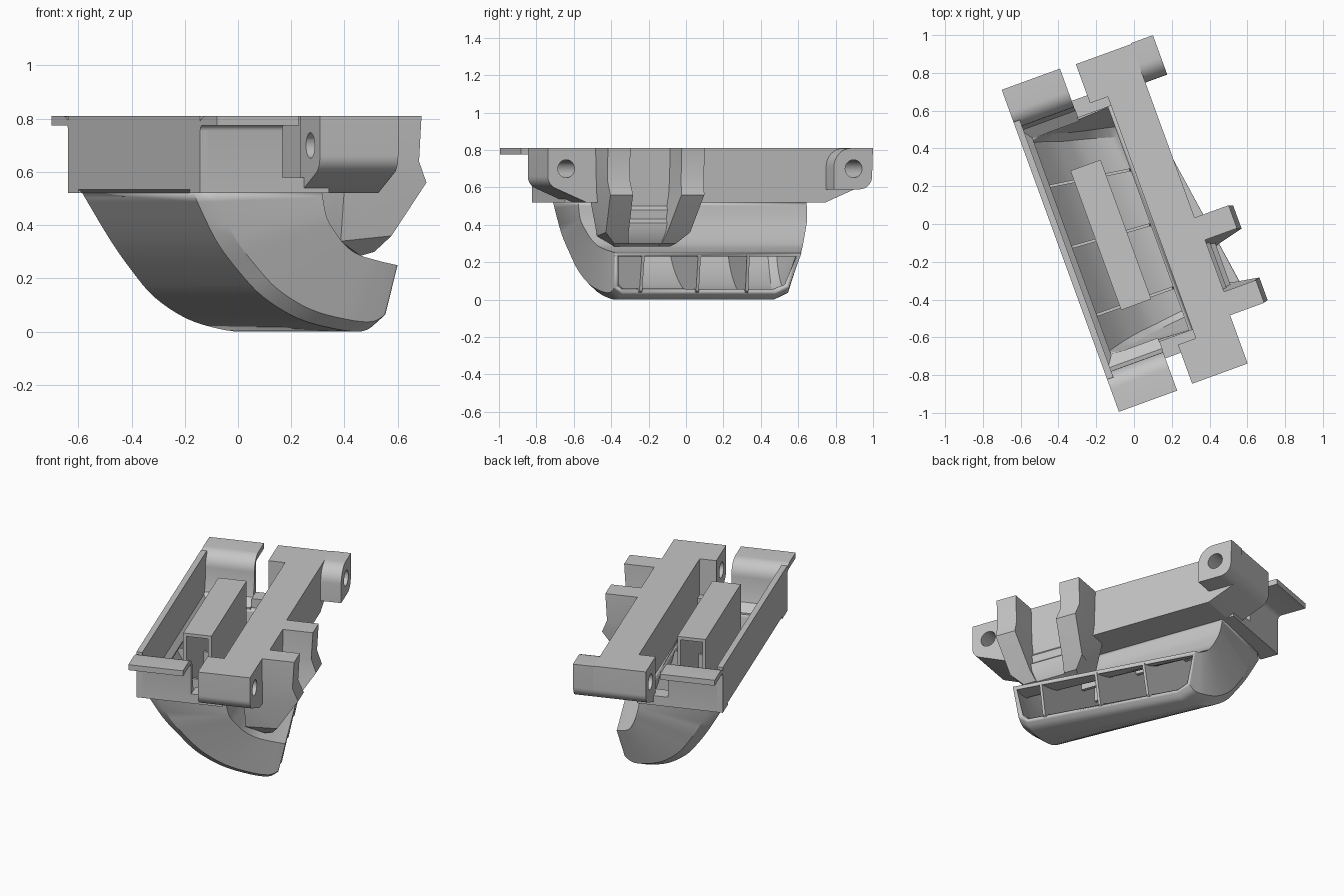
import bpy, bmesh, math
from mathutils import Matrix, Vector

old = bpy.data.objects.get("Cube")
if old:
    bpy.data.objects.remove(old, do_unlink=True)

TURN = Matrix.Rotation(math.radians(20), 4, 'Z')
grey = bpy.data.materials.new("plastic grey")
grey.use_nodes = True
colour = (0.56, 0.56, 0.56, 1)
grey.diffuse_color = colour
grey.node_tree.nodes["Principled BSDF"].inputs["Base Color"].default_value = colour


def shade(ob):
    bpy.ops.object.select_all(action='DESELECT')
    ob.select_set(True)
    bpy.context.view_layer.objects.active = ob
    bpy.ops.object.shade_smooth_by_angle(angle=math.radians(30))


def finish(name, bm):
    bmesh.ops.recalc_face_normals(bm, faces=bm.faces)
    bmesh.ops.transform(bm, matrix=TURN, verts=bm.verts)
    mesh = bpy.data.meshes.new(name)
    bm.to_mesh(mesh)
    bm.free()
    mesh.materials.append(grey)
    ob = bpy.data.objects.new(name, mesh)
    bpy.context.collection.objects.link(ob)
    shade(ob)
    return ob


def prism(name, pts, along, a, b):
    """Extrude a profile across the width ('u') or the length ('v');
    a and b are numbers or functions of the profile point."""
    bm = bmesh.new()
    rings = []
    for end in (a, b):
        ring = []
        for p, z in pts:
            e = end(p, z) if callable(end) else end
            ring.append(bm.verts.new((e, p, z) if along == 'u' else (p, e, z)))
        rings.append(ring)
        bm.faces.new(ring)
    n = len(pts)
    for i in range(n):
        j = (i + 1) % n
        bm.faces.new((rings[0][i], rings[0][j], rings[1][j], rings[1][i]))
    bm.normal_update()
    bmesh.ops.triangulate(bm, faces=[f for f in bm.faces if len(f.verts) > 4])
    return finish(name, bm)


def arc(cx, cz, r, start, end, steps=8):
    out = []
    for i in range(steps + 1):
        t = math.radians(start + (end - start) * i / steps)
        out.append((cx + r * math.cos(t), cz + r * math.sin(t)))
    return out


def rect(p0, p1, z0, z1):
    return [(p0, z0), (p1, z0), (p1, z1), (p0, z1)]


def flip(pts, s):
    return [(p * s, z) for p, z in pts]


def drill(ob, v, z, r):
    bm = bmesh.new()
    m = Matrix.Translation((0.2, v, z)) @ Matrix.Rotation(math.pi / 2, 4, 'Y')
    bmesh.ops.create_cone(bm, cap_ends=True, segments=24, radius1=r, radius2=r, depth=1, matrix=m)
    cutter = finish("hole_cutter", bm)
    cutter.hide_render = True
    mod = ob.modifiers.new("hole", 'BOOLEAN')
    mod.operation, mod.solver, mod.object = 'DIFFERENCE', 'EXACT', cutter
    bpy.context.view_layer.objects.active = ob
    bpy.ops.object.modifier_apply(modifier=mod.name)
    bpy.data.objects.remove(cutter, do_unlink=True)
    shade(ob)


TOP, BASE = 0.81, 0.52

# Upper frame: long side wall with a ledge, and solid mounting beam
prism("side_wall", [(-0.40, BASE), (-0.35, BASE), (-0.35, 0.53), (-0.38, 0.56), (-0.38, TOP),
                    (-0.415, TOP), (-0.415, 0.535)], 'v', -0.725, 0.725)
prism("mounting_beam", rect(0.10, 0.313, BASE, TOP), 'v', -0.68, 0.68)

# Ends: curved flange, low slot wall and drilled hinge block
flange = ([(0.907, TOP), (0.907, 0.775)] + arc(0.745, 0.755, 0.02, 90, 180, 4)
          + [(0.725, BASE), (0.61, BASE), (0.61, 0.53), (0.67, 0.57), (0.69, 0.66)]
          + arc(0.78, 0.72, 0.09, 180, 90))
hinge = [(0.68, TOP), (0.68, BASE)] + arc(0.83, 0.66, 0.07, -63, 0) + [(0.90, TOP)]
for s, label in ((-1, "front"), (1, "back")):
    prism(label + "_flange", flip(flange, s), 'u', -0.415, -0.087)
    prism(label + "_slot_wall", flip(rect(0.63, 0.725, BASE, 0.58), s), 'u', -0.087, 0.10)
    block = prism(label + "_hinge_block", flip(hinge, s), 'u', 0.0, 0.313)
    drill(block, s * 0.795, 0.70, 0.048)
ear_shape = ([(0.683, 0.59)] + arc(0.83, 0.66, 0.07, -90, 0) + [(0.905, TOP)]
             + arc(0.783, 0.71, 0.10, 90, 180))
ear = prism("hinge_ear", ear_shape, 'u', 0.313, 0.436)
drill(ear, 0.795, 0.70, 0.048)

# Curved duct: stations hold outer u, z, inner u, z, inner and outer half length, skew
STATIONS = [Vector(s) for s in (
    (-0.40, 0.52, 0.10, 0.52, 0.65, 0.61, 0),
    (-0.30, 0.345, 0.12, 0.43, 0.645, 0.58, 0),
    (-0.21, 0.225, 0.15, 0.37, 0.63, 0.555, 0.02),
    (-0.12, 0.13, 0.18, 0.325, 0.615, 0.54, 0.04),
    (0.01, 0.05, 0.22, 0.29, 0.60, 0.515, 0.07),
    (0.15, 0.01, 0.27, 0.27, 0.585, 0.49, 0.11),
    (0.25, 0.002, 0.31, 0.258, 0.57, 0.47, 0.14),
    (0.305, 0.035, 0.35, 0.25, 0.56, 0.46, 0.15))]


def smooth_path(keys, steps=4):
    out = []
    for i in range(len(keys) - 1):
        p0, p1, p2 = keys[max(i - 1, 0)], keys[i], keys[i + 1]
        p3 = keys[min(i + 2, len(keys) - 1)]
        for k in range(steps):
            t = k / steps
            out.append(0.5 * (2 * p1 + (p2 - p0) * t + (2 * p0 - 5 * p1 + 4 * p2 - p3) * t * t
                              + (3 * p1 - p0 - 3 * p2 + p3) * t ** 3))
    return out + [keys[-1]]


path = smooth_path(STATIONS)
bm = bmesh.new()
rings = []
for ou, oz, iu, iz, half, outer, skew in path:
    mu, mz, mid = ou + (iu - ou) * 0.14, oz + (iz - oz) * 0.14, outer * 0.35 + half * 0.65
    loop = [(iu, half, iz, 0), (mu, mid, mz, 0.15), (ou, outer, oz, 0.25)]
    loop += [(u, -v, z, drift) for u, v, z, drift in reversed(loop)]
    rings.append([bm.verts.new((u - skew * v, v - skew * drift, z)) for u, v, z, drift in loop])
for a, b in zip(rings, rings[1:]):
    for i in range(6):
        j = (i + 1) % 6
        bm.faces.new((a[i], a[j], b[j], b[i]))
duct = finish("curved_duct", bm)
shell = duct.modifiers.new("wall", 'SOLIDIFY')
shell.thickness, shell.offset = 0.03, -1

# Upright guide vanes, slightly fanned across the duct
for n, (v_left, v_right) in enumerate(((-0.385, -0.39), (0.0, -0.05), (0.345, 0.24))):
    outer_edge, inner_edge = [], []
    for ou, oz, iu, iz, half, outer, skew in path:
        du, dz = (iu - ou) * 0.05, (iz - oz) * 0.05
        push = skew * v_right
        outer_edge.append((ou + du - push, oz + dz))
        inner_edge.append((iu - du - push, iz - dz))

    def face(side, a=v_left, b=v_right):
        return lambda u, z: a + (b - a) * (u + 0.38) / 0.70 + side

    prism("guide_vane_%d" % (n + 1), outer_edge + inner_edge[::-1], 'v', face(-0.008), face(0.008))

# Hollow bar standing in the opening
prism("centre_bar", [(-0.22, 0.42), (-0.22, TOP), (-0.05, TOP), (-0.05, 0.42), (-0.07, 0.42),
                     (-0.07, 0.79), (-0.20, 0.79), (-0.20, 0.42)], 'v', -0.405, 0.38)

# Side clip: two leaning arms with beaked tips and a recessed back
arm = [(0.30, TOP), (0.505, TOP), (0.495, 0.64), (0.527, 0.56), (0.395, 0.36), (0.35, 0.30),
       (0.30, 0.285), (0.20, 0.34), (0.20, 0.55)]


def lean(top, middle, low):
    """Position along the length: top above 0.62, middle at 0.36, low at the foot."""
    def at(u, z):
        if z > 0.36:
            return middle + (top - middle) * min(1, (z - 0.36) / 0.26)
        return low + (middle - low) * max(0, (z - 0.285) / 0.075)
    return at


prism("clip_arm_front", arm, 'v', lean(-0.628, -0.60, -0.52), lean(-0.50, -0.47, -0.45))
prism("clip_arm_back", arm, 'v', lean(-0.208, -0.25, -0.27), lean(-0.078, -0.12, -0.20))
prism("clip_back", [(0.30, TOP), (0.325, TOP), (0.325, 0.50), (0.345, 0.48), (0.345, 0.43),
                    (0.37, 0.41), (0.37, 0.36), (0.34, 0.30), (0.30, 0.285), (0.20, 0.34), (0.20, 0.55)],
      'v', lean(-0.51, -0.48, -0.46), lean(-0.20, -0.24, -0.26))
